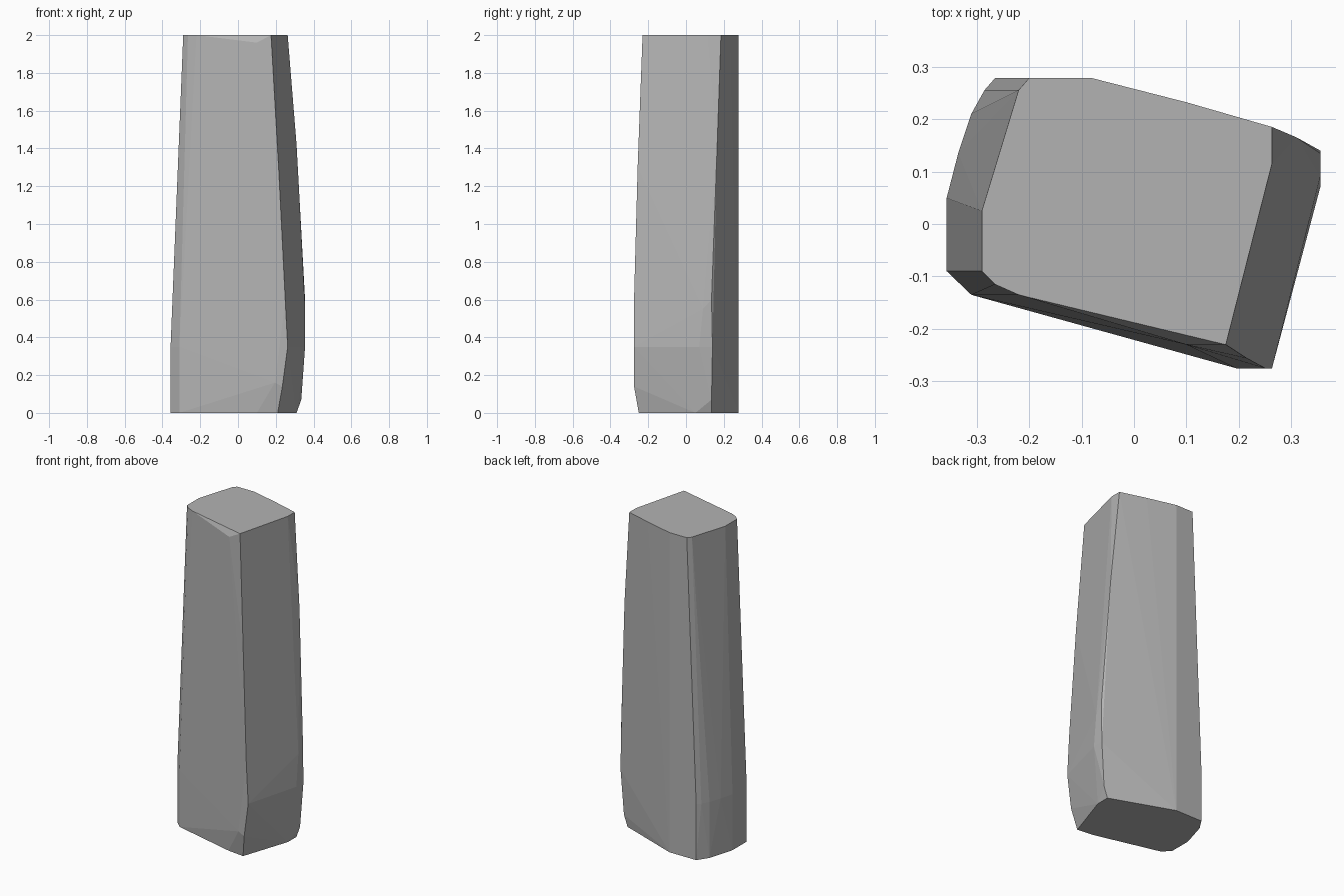
import bpy
import bmesh

cube = bpy.data.objects.get("Cube")
if cube:
    bpy.data.objects.remove(cube, do_unlink=True)

stone = bpy.data.materials.new("stone_grey")
stone.use_nodes = True
grey = (0.45, 0.45, 0.45, 1)
stone.diffuse_color = grey
stone.node_tree.nodes["Principled BSDF"].inputs["Base Color"].default_value = grey

# Outlines of the standing stone at its foot, belly and flat top
foot = [(-.31, -.135), (.10, -.237), (.21, -.25), (.31, .05), (.31, .135),
        (-.08, .278), (-.265, .278), (-.31, .21), (-.357, .05), (-.357, -.09)]
belly = [(-.31, -.135), (.263, -.275), (.355, .07), (.355, .14), (-.08, .278),
         (-.265, .278), (-.285, .255), (-.31, .21), (-.335, .135),
         (-.357, .05), (-.357, -.09)]
top = [(-.29, -.09), (-.265, -.115), (-.22, -.135), (.175, -.23), (.263, .115),
       (.263, .185), (.10, .232), (-.08, .278), (-.2, .278), (-.22, .255), (-.29, .025)]

# Chips and bulges between the outlines
chips = [(.235, -.275, .14), (.195, -.275, .16), (.335, .135, .07),
         (.25, -.275, .6), (.355, .135, .6), (.355, .09, .55),
         (.31, .165, 1.42), (.215, -.256, 1.3), (.10, -.23, 1.96),
         (-.312, -.02, 1.5), (-.312, .0, 1.5)]

# Wrap one convex skin round all the points
bm = bmesh.new()
for outline, z in ((foot, 0), (belly, .35), (top, 2)):
    for x, y in outline:
        bm.verts.new((x, y, z))
for point in chips:
    bm.verts.new(point)
hull = bmesh.ops.convex_hull(bm, input=bm.verts)
loose = [v for v in bm.verts if not v.link_faces]
bmesh.ops.delete(bm, geom=loose, context='VERTS')
bmesh.ops.dissolve_limit(bm, angle_limit=.01, verts=bm.verts, edges=bm.edges)
bmesh.ops.recalc_face_normals(bm, faces=bm.faces)

mesh = bpy.data.meshes.new("standing_stone")
bm.to_mesh(mesh)
bm.free()
mesh.materials.append(stone)
bpy.context.collection.objects.link(bpy.data.objects.new("standing_stone", mesh))
